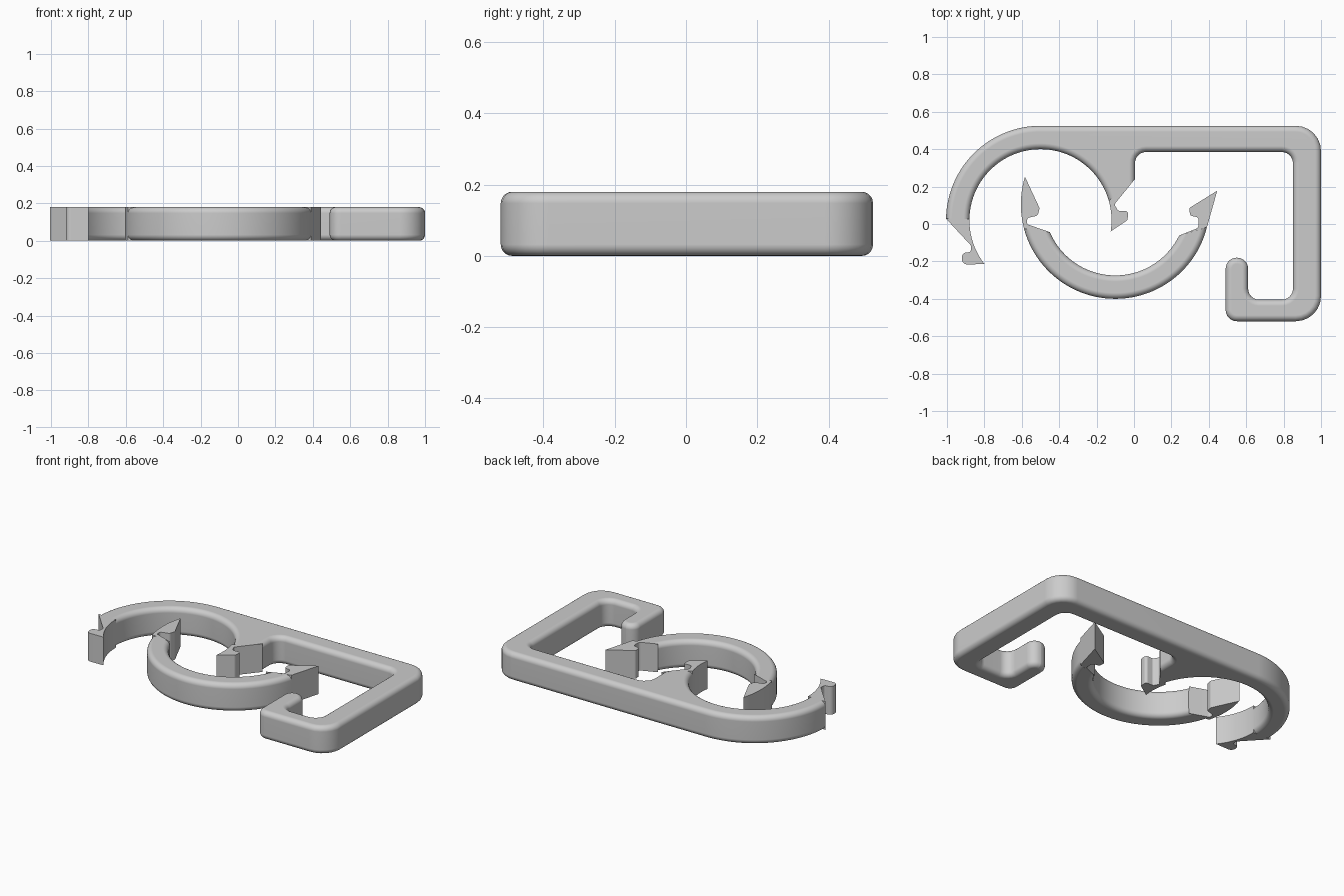
import bpy, bmesh
from math import sin, cos, tan, radians
from mathutils import Vector

HEIGHT, BEVEL = 0.18, 0.032

cube = bpy.data.objects.get("Cube")
if cube:
    bpy.data.objects.remove(cube, do_unlink=True)

grey = bpy.data.materials.new("plain_grey")
grey.use_nodes = True
colour = (0.6, 0.6, 0.6, 1)
grey.diffuse_color = colour
grey.node_tree.nodes["Principled BSDF"].inputs["Base Color"].default_value = colour


def arc(cx, cy, r, start, end, steps):
    """Points on an arc, without fillets."""
    angles = [radians(start + (end - start) * i / steps) for i in range(steps + 1)]
    return [(cx + r * cos(a), cy + r * sin(a), 0) for a in angles]


def fillet(loop, steps=6):
    """Replace each corner (x, y, radius) that has a radius by a tangent curve."""
    out = []
    for i, (x, y, r) in enumerate(loop):
        p = Vector((x, y))
        if not r:
            out.append(p)
            continue
        a = Vector(loop[i - 1][:2]) - p
        b = Vector(loop[(i + 1) % len(loop)][:2]) - p
        half = a.angle(b) / 2
        a.normalize()
        b.normalize()
        centre = p + (a + b).normalized() * r / sin(half)
        start = p + a * r / tan(half) - centre
        end = p + b * r / tan(half) - centre
        turn = start.angle(end)
        for k in range(steps + 1):
            t = k / steps
            out.append(centre + (start * sin((1 - t) * turn) + end * sin(t * turn)) / sin(turn))
    return out


def plate(name, *runs, soft=False):
    """Extrude an outline made of runs; if soft, round its rims except between runs."""
    loop = [p for run in runs for p in run]
    points = fillet(loop)
    n = len(points)
    cuts = [Vector(run[-1][:2]) for run in runs]
    bm = bmesh.new()
    low = [bm.verts.new((p.x, p.y, 0)) for p in points]
    high = [bm.verts.new((p.x, p.y, HEIGHT)) for p in points]
    bm.faces.new(low)
    bm.faces.new(high)
    for i in range(n):
        j = (i + 1) % n
        bm.faces.new((low[i], low[j], high[j], high[i]))
    bmesh.ops.recalc_face_normals(bm, faces=bm.faces)
    if soft:
        rims = [bm.edges.get((ring[i], ring[(i + 1) % n]))
                for ring in (low, high) for i in range(n) if points[i] not in cuts]
        bmesh.ops.bevel(bm, geom=rims, offset=BEVEL, offset_type='OFFSET',
                        segments=5, profile=0.5, affect='EDGES', clamp_overlap=False)
    mesh = bpy.data.meshes.new(name)
    bm.to_mesh(mesh)
    bm.free()
    mesh.materials.append(grey)
    obj = bpy.data.objects.new(name, mesh)
    bpy.context.collection.objects.link(obj)
    bpy.ops.object.select_all(action='DESELECT')
    obj.select_set(True)
    bpy.context.view_layer.objects.active = obj
    bpy.ops.object.shade_smooth_by_angle(angle=radians(35))
    normals = obj.modifiers.new("even_normals", 'WEIGHTED_NORMAL')
    normals.keep_sharp = True


# Hanger: upper half ring, long bar and hooked return
plate("hanger_body",
      arc(-0.5, 0.02, 0.505, 179, 90, 32) +
      [(1, 0.525, 0.135), (1, -0.52, 0.135), (0.49, -0.52, 0.06),
       (0.49, -0.18, 0.059), (0.61, -0.18, 0.059), (0.61, -0.405, 0.06),
       (0.85, -0.405, 0.06), (0.85, 0.385, 0.06), (0.005, 0.385, 0.06),
       (0.005, 0.24, 0)],
      arc(-0.5, 0.02, 0.38, 16, 179, 46), soft=True)

# Sharp catches at both ends of the upper half ring
plate("hanger_right_catch",
      [(0.005, 0.24, 0), (-0.105, 0.105, 0.015), (-0.085, 0.07, 0.015),
       (-0.03, 0.07, 0.016), (-0.035, 0.02, 0.016)],
      arc(-0.5, 0.02, 0.38, -9, 16, 8))
plate("hanger_left_catch",
      arc(-0.5, 0.02, 0.38, 179, 218, 12),
      [(-0.92, -0.217, 0.028), (-0.92, -0.155, 0.025),
       (-0.873, -0.15, 0.014), (-0.87, -0.117, 0.014), (-1.005, 0.029, 0)])

# Latch: lower half ring
plate("latch_arm",
      arc(-0.1, 0.105, 0.505, 195, 346, 48),
      arc(-0.1, 0.105, 0.38, -26, -157, 36), soft=True)

# Sharp catches at both ends of the lower half ring
plate("latch_right_catch",
      [(0.39, -0.017, 0), (0.445, 0.178, 0), (0.295, 0.085, 0.015),
       (0.3, 0.045, 0.015), (0.345, 0.035, 0.015), (0.345, -0.02, 0.02),
       (0.2415, -0.0616, 0)])
plate("latch_left_catch",
      arc(-0.1, 0.105, 0.505, 163, 195, 10),
      [(-0.45, -0.0435, 0), (-0.575, 0, 0.015), (-0.57, 0.032, 0.015),
       (-0.515, 0.045, 0.018), (-0.505, 0.085, 0.018)])
